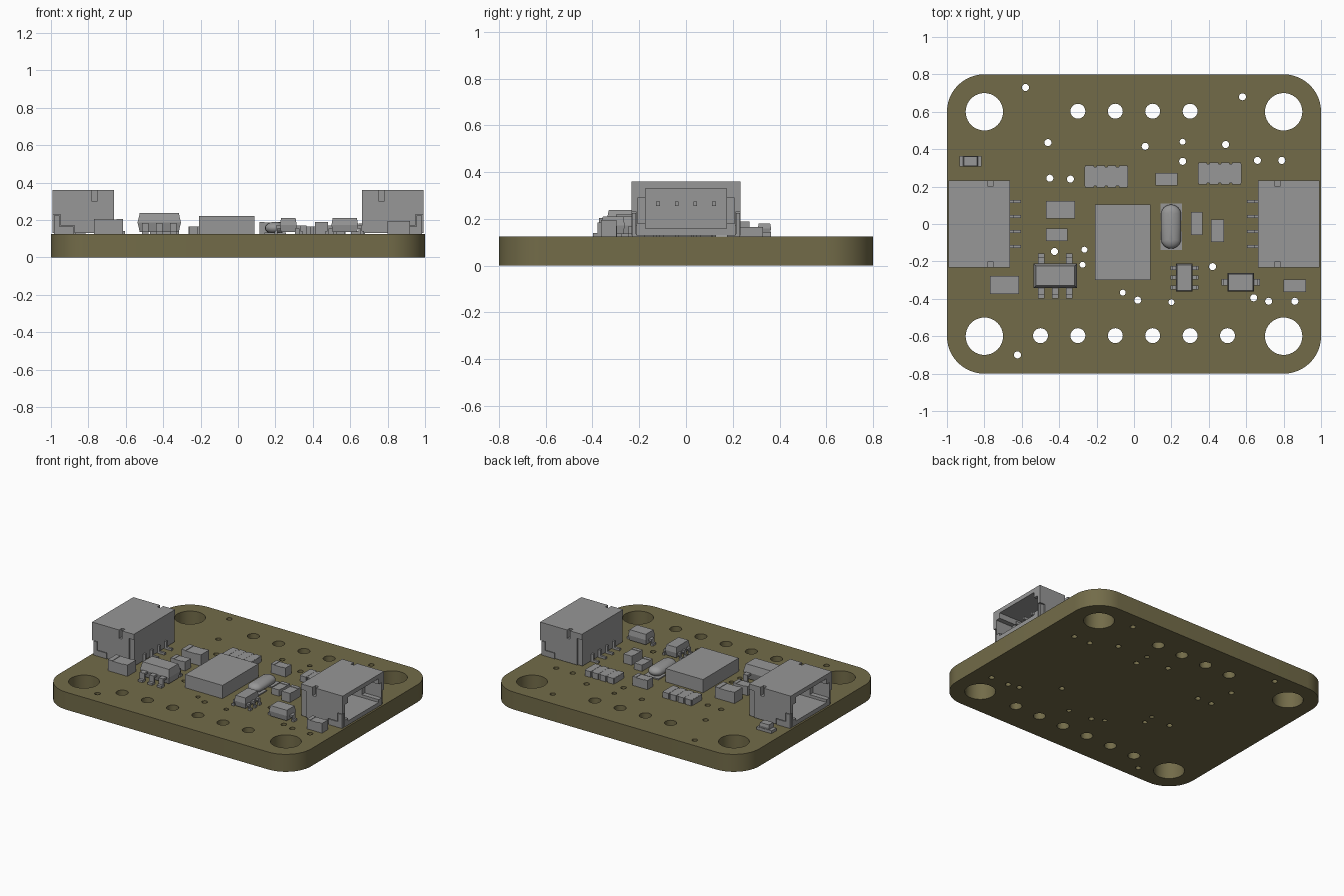
import bpy
import bmesh
import math
from mathutils import Matrix, Vector

if "Cube" in bpy.data.objects:
    bpy.data.objects.remove(bpy.data.objects["Cube"], do_unlink=True)

TOP = 0.125  # upper face of the board


def make_material(name, rgb):
    mat = bpy.data.materials.new(name)
    mat.use_nodes = True
    mat.diffuse_color = (*rgb, 1)
    mat.node_tree.nodes["Principled BSDF"].inputs["Base Color"].default_value = (*rgb, 1)
    return mat


OLIVE = make_material("olive board", (0.17, 0.148, 0.066))
GREY = make_material("component grey", (0.31, 0.31, 0.31))


def add_box(bm, x, y, z):
    """Box spanning the three (low, high) ranges."""
    size = [r[1] - r[0] for r in (x, y, z)]
    mid = Vector([(r[0] + r[1]) / 2 for r in (x, y, z)])
    return bmesh.ops.create_cube(
        bm, size=1, matrix=Matrix.Translation(mid) @ Matrix.Diagonal((*size, 1)))["verts"]


def finish(bm, name, mat=GREY, smooth=False):
    mesh = bpy.data.meshes.new(name)
    bmesh.ops.recalc_face_normals(bm, faces=bm.faces)
    bm.to_mesh(mesh)
    bm.free()
    obj = bpy.data.objects.new(name, mesh)
    bpy.context.collection.objects.link(obj)
    mesh.materials.append(mat)
    if smooth:
        shade(obj)
    return obj


def shade(obj):
    bpy.ops.object.select_all(action="DESELECT")
    obj.select_set(True)
    bpy.context.view_layer.objects.active = obj
    bpy.ops.object.shade_smooth_by_angle(angle=math.radians(30))


def boxes(name, parts):
    bm = bmesh.new()
    for part in parts:
        add_box(bm, *part)
    return finish(bm, name)


def arc(cx, cy, radius, start, sweep, steps):
    return [(cx + radius * math.cos(start + sweep * i / steps),
             cy + radius * math.sin(start + sweep * i / steps)) for i in range(steps + 1)]


# Board: rounded outline with mounting holes, header holes and vias
def build_board():
    outline = []
    for i, (sx, sy) in enumerate([(1, 1), (-1, 1), (-1, -1), (1, -1)]):
        outline += arc(sx * 0.8, sy * 0.6, 0.2, i * math.pi / 2, math.pi / 2, 12)
    holes = [(sx * 0.8, sy * 0.6, 0.1, 40) for sx in (-1, 1) for sy in (-1, 1)]
    holes += [(-0.3 + 0.2 * i, 0.603, 0.04, 24) for i in range(4)]
    holes += [(-0.5 + 0.2 * i, -0.597, 0.04, 24) for i in range(6)]
    vias = [(-.58, .73), (.58, .68), (-.46, .435), (.06, .415), (.49, .425), (.26, .335),
            (.66, .34), (.79, .34), (-.45, .245), (-.34, .24), (-.425, -.147), (.42, -.228),
            (.02, -.407), (.64, -.395), (.72, -.413), (.86, -.413), (-.623, -.7)]
    small_vias = [(.26, .44), (-.265, -.137), (-.275, -.218), (-.06, -.367), (.2, -.418)]
    holes += [(x, y, 0.019, 16) for x, y in vias]
    holes += [(x, y, 0.016, 16) for x, y in small_vias]
    loops = [outline] + [arc(x, y, r, 0, math.tau, n)[:-1] for x, y, r, n in holes]

    curve = bpy.data.curves.new("board outline", "CURVE")
    curve.dimensions = "2D"
    curve.fill_mode = "BOTH"
    curve.extrude = TOP / 2
    for loop in loops:
        spline = curve.splines.new("POLY")
        spline.points.add(len(loop) - 1)
        for point, (x, y) in zip(spline.points, loop):
            point.co = (x, y, 0, 1)
        spline.use_cyclic_u = True
    helper = bpy.data.objects.new("board outline", curve)
    bpy.context.collection.objects.link(helper)
    graph = bpy.context.evaluated_depsgraph_get()
    bm = bmesh.new()
    bm.from_mesh(helper.evaluated_get(graph).to_mesh())
    bpy.data.objects.remove(helper, do_unlink=True)
    bmesh.ops.remove_doubles(bm, verts=bm.verts, dist=0.0001)
    bmesh.ops.translate(bm, verts=bm.verts, vec=(0, 0, TOP / 2))
    finish(bm, "circuit_board", OLIVE, smooth=True)


# Socket: hollow housing open towards the board edge, with contacts and tabs
def build_socket(name, turn):
    body = boxes(name + "_socket_housing", [((0.662, 0.993), (-0.233, 0.233), (0.13, 0.36))])
    cuts = [((0.72, 1.1), (-0.173, 0.173), (0.16, 0.33)),
            ((0.86, 1.1), (-0.207, 0.207), (0.18, 0.29))]
    for side in (-1, 1):
        outer = sorted((side * 0.2, side * 0.3))
        cuts += [((0.755, 0.78), outer, (0.3, 0.4)),
                 ((0.6, 0.7), sorted((side * 0.225, side * 0.3)), (0.1, 0.32)),
                 ((0.95, 1.1), sorted((side * 0.212, side * 0.3)), (0.1, 0.23)),
                 ((0.875, 0.96), sorted((side * 0.212, side * 0.3)), (0.1, 0.17))]
    for cut in cuts:
        cutter = boxes("socket_cutter", [cut])
        cutter.hide_render = True
        mod = body.modifiers.new("cut", "BOOLEAN")
        mod.operation = "DIFFERENCE"
        mod.solver = "EXACT"
        mod.object = cutter
        bpy.context.view_layer.objects.active = body
        bpy.ops.object.modifier_apply(modifier=mod.name)
        bpy.data.objects.remove(cutter, do_unlink=True)
    metal = []
    for i in range(4):
        y = (i - 1.5) * 0.08
        span = (y - 0.008, y + 0.008)
        metal += [((0.71, 0.9), span, (0.255, 0.275)),
                  ((0.605, 0.68), span, (TOP, 0.14)),
                  ((0.645, 0.665), span, (TOP, 0.18))]
    for side in (-1, 1):
        wall = sorted((side * 0.213, side * 0.23))
        metal += [((0.88, 0.985), wall, (TOP, 0.165)), ((0.955, 0.985), wall, (0.15, 0.225)),
                  ((0.87, 0.98), sorted((side * 0.175, side * 0.22)), (TOP, 0.135))]
    pins = boxes(name + "_socket_contacts", metal)
    for obj in (body, pins):
        obj.data.transform(Matrix.Rotation(turn, 4, "Z"))


# Moulded package: body tapering above and below its middle line
def build_package(name, x, y, z, taper=0.012):
    bm = bmesh.new()
    mid = (z[0] + z[1]) / 2
    for low, high, end in ((z[0], mid, z[0]), (mid, z[1], z[1])):
        verts = add_box(bm, x, y, (low, high))
        for v in verts:
            if abs(v.co.z - end) < 1e-5:
                v.co.x += taper if v.co.x < sum(x) / 2 else -taper
                v.co.y += taper if v.co.y < sum(y) / 2 else -taper
    bmesh.ops.remove_doubles(bm, verts=bm.verts, dist=0.0001)
    finish(bm, name)


# Gull-wing leg: foot, riser and shoulder reaching outwards from a body edge
def leg(edge, sign, reach, centre, width, height, along_x):
    def span(a, b):
        return sorted((edge + sign * a, edge + sign * b))
    across = (centre - width / 2, centre + width / 2)
    parts = [(span(reach * 0.4, reach), (TOP, TOP + 0.015)),
             (span(reach * 0.4, reach * 0.65), (TOP, height)),
             (span(-0.02, reach * 0.65), (height - 0.015, height))]
    return [(s, across, z) if along_x else (across, s, z) for s, z in parts]


# Resistor array: block with scalloped long sides and pads
def build_array(name, cx, cy):
    parts = [((cx - 0.117, cx + 0.117), (cy - 0.05, cy + 0.05), (TOP, 0.165))]
    for i in range(4):
        x = cx + (i - 1.5) * 0.06
        parts.append(((x - 0.023, x + 0.023), (cy - 0.06, cy + 0.06), (TOP, 0.166)))
    boxes(name, parts)


# Two-terminal chip: body with slightly raised end caps along its long axis
def build_chip(name, x, y, top):
    lift = 0.003
    parts = [(x, y, (TOP, top - lift))]
    long_x = x[1] - x[0] > y[1] - y[0]
    low, high = x if long_x else y
    cap = (high - low) * 0.22
    for end in ((low, low + cap), (high - cap, high)):
        parts.append((end, y, (TOP, top)) if long_x else (x, end, (TOP, top)))
    boxes(name, parts)


build_board()
build_socket("left", 0)
build_socket("right", math.pi)

boxes("main_chip", [((-0.208, 0.087), (-0.3, 0.105), (TOP, 0.22))])

chips = {
    "upper_capacitor": ((-0.47, -0.315), (0.03, 0.123), 0.205),
    "middle_resistor": ((-0.47, -0.355), (-0.09, -0.025), 0.19),
    "corner_capacitor": ((-0.77, -0.615), (-0.373, -0.278), 0.205),
    "top_capacitor": ((0.115, 0.232), (0.207, 0.272), 0.19),
    "inner_resistor": ((0.305, 0.367), (-0.058, 0.063), 0.17),
    "outer_capacitor": ((0.413, 0.48), (-0.097, 0.024), 0.19),
    "edge_capacitor": ((0.8, 0.92), (-0.363, -0.297), 0.195)}
for label, (xs, ys, top) in chips.items():
    build_chip(label, xs, ys, top)

build_array("left_resistor_array", -0.148, 0.254)
build_array("right_resistor_array", 0.458, 0.27)

# Indicator light
boxes("indicator_base", [((-0.932, -0.815), (0.307, 0.364), (TOP, 0.145))])
build_package("indicator_lens", (-0.913, -0.835), (0.307, 0.364), (0.14, 0.18), 0.004)

# Regulator with five legs
build_package("regulator_body", (-0.537, -0.305), (-0.342, -0.212), (0.135, 0.238))
feet = []
for dx in (-0.075, 0, 0.075):
    feet += leg(-0.342, -1, 0.055, -0.421 + dx, 0.036, 0.185, False)
    if dx:
        feet += leg(-0.212, 1, 0.055, -0.421 + dx, 0.036, 0.185, False)
boxes("regulator_legs", feet)

# Dual transistor with six legs
build_package("transistor_body", (0.224, 0.314), (-0.362, -0.212), (0.135, 0.21), 0.006)
feet = []
for dy in (-0.052, 0, 0.052):
    feet += leg(0.224, -1, 0.03, -0.287 + dy, 0.022, 0.17, True)
    feet += leg(0.314, 1, 0.03, -0.287 + dy, 0.022, 0.17, True)
boxes("transistor_legs", feet)

# Diode
build_package("diode_body", (0.5, 0.642), (-0.362, -0.262), (0.135, 0.21), 0.006)
boxes("diode_legs", leg(0.5, -1, 0.032, -0.312, 0.035, 0.17, True)
      + leg(0.642, 1, 0.032, -0.312, 0.035, 0.17, True))

# Crystal: flat base pads with a rounded capsule can
boxes("crystal_base", [((0.142, 0.256), (-0.14, -0.04), (TOP, 0.133)),
                       ((0.142, 0.256), (0.02, 0.11), (TOP, 0.133))])
bm = bmesh.new()
bmesh.ops.create_uvsphere(bm, u_segments=24, v_segments=12, radius=0.054)
for v in bm.verts:
    v.co.y += math.copysign(0.064, v.co.y) if abs(v.co.y) > 1e-5 else 0
    v.co = (v.co.x + 0.198, v.co.y - 0.014, v.co.z * 0.62 + 0.157)
finish(bm, "crystal_can", smooth=True)
